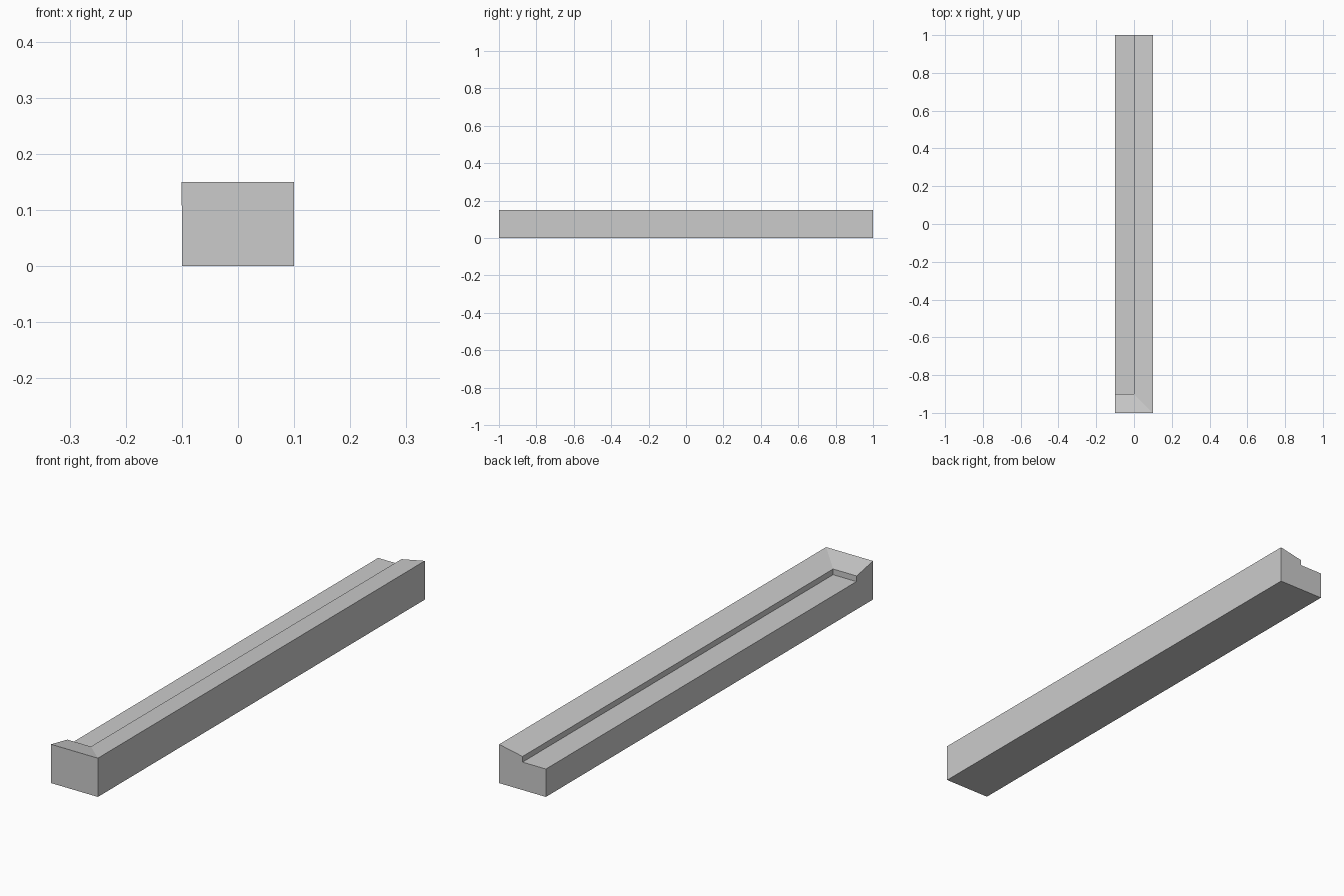
import bpy
import bmesh

cube = bpy.data.objects.get("Cube")
if cube:
    bpy.data.objects.remove(cube, do_unlink=True)

HALF_W, HALF_L = 0.1, 1.0        # beam half width and half length
LEDGE, INNER, TOP = 0.108, 0.13, 0.15   # ledge, inner rim and outer rim heights
RIM = 0.1                        # rim width
OVERHANG = 0.001                 # rim end stands slightly proud of the beam

grey = bpy.data.materials.new("plain grey")
grey.use_nodes = True
colour = (0.6, 0.6, 0.6, 1)
grey.diffuse_color = colour
grey.node_tree.nodes["Principled BSDF"].inputs["Base Color"].default_value = colour


def loft(name, sections):
    """Join matching cross-sections into one closed, flat-shaded solid."""
    bm = bmesh.new()
    rings = [[bm.verts.new(p) for p in s] for s in sections]
    for a, b in zip(rings, rings[1:]):
        for i in range(len(a)):
            j = (i + 1) % len(a)
            bm.faces.new((a[i], a[j], b[j], b[i]))
    bm.faces.new(rings[0])
    bm.faces.new(rings[-1])
    bmesh.ops.recalc_face_normals(bm, faces=bm.faces)
    mesh = bpy.data.meshes.new(name)
    bm.to_mesh(mesh)
    bm.free()
    mesh.materials.append(grey)
    obj = bpy.data.objects.new(name, mesh)
    bpy.context.collection.objects.link(obj)
    return obj


# Lower beam, whose exposed top is the flat ledge
loft("beam", [[(-HALF_W, y, 0), (HALF_W, y, 0), (HALF_W, y, LEDGE), (-HALF_W, y, LEDGE)]
              for y in (-HALF_L, HALF_L)])


def rim_section(outer, inner):
    return [(*outer, LEDGE), (*outer, TOP), (*inner, INNER), (*inner, LEDGE)]


# L-shaped rim sloping inward, mitred at the front corner
end_x = -HALF_W - OVERHANG
inner_x, inner_y = HALF_W - RIM, -HALF_L + RIM
loft("sloped_rim", [
    rim_section((HALF_W, HALF_L), (inner_x, HALF_L)),
    rim_section((HALF_W, -HALF_L), (inner_x, inner_y)),
    rim_section((end_x, -HALF_L), (end_x, inner_y)),
])
